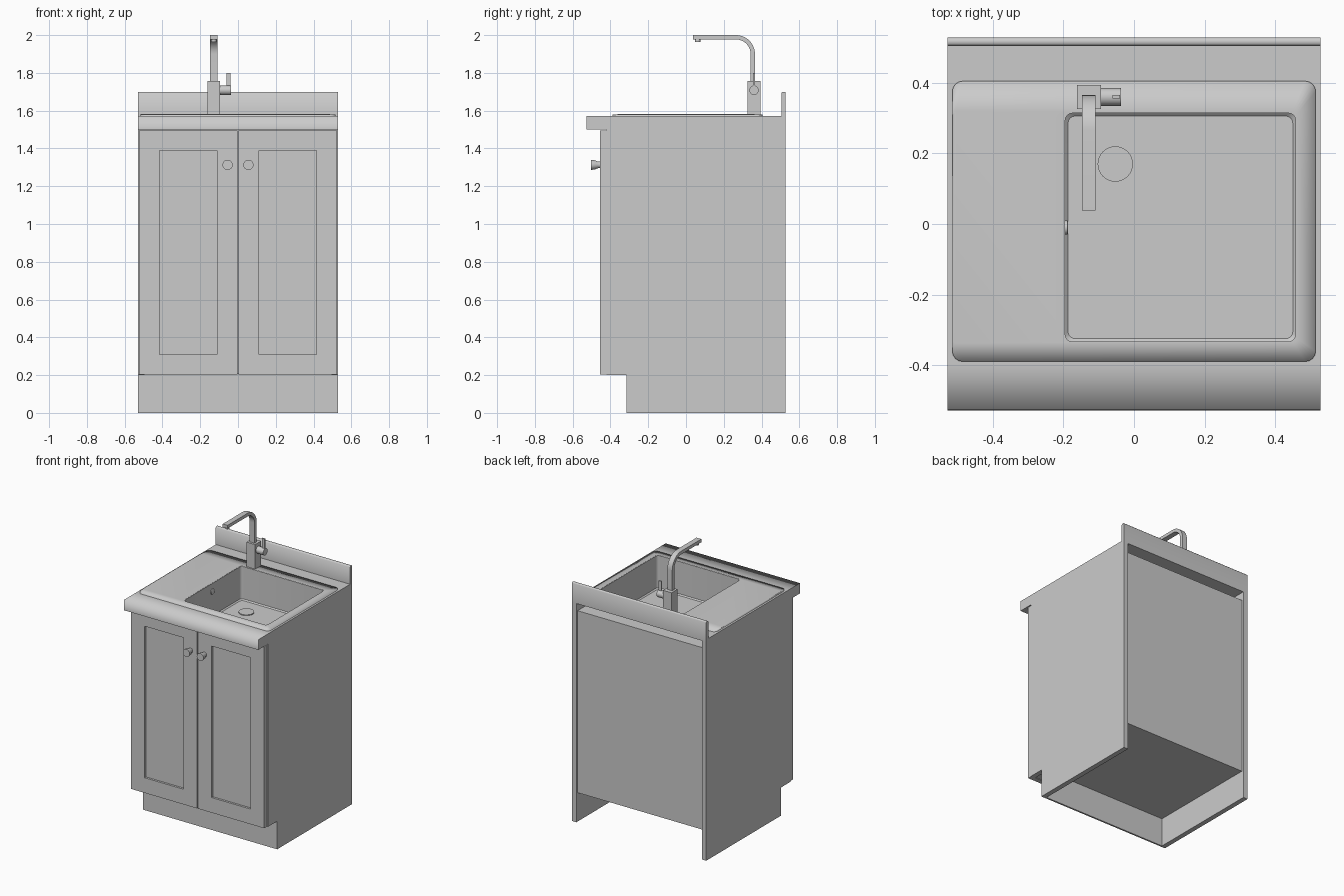
import bpy, bmesh, math
from mathutils import Vector

cube = bpy.data.objects.get("Cube")
if cube:
    bpy.data.objects.remove(cube, do_unlink=True)

grey = bpy.data.materials.new("plain grey")
grey.use_nodes = True
COLOR = (0.6, 0.6, 0.6, 1)
grey.diffuse_color = COLOR
grey.node_tree.nodes["Principled BSDF"].inputs["Base Color"].default_value = COLOR


def finish(name, bm, smooth=None):
    bmesh.ops.recalc_face_normals(bm, faces=bm.faces)
    mesh = bpy.data.meshes.new(name)
    bm.to_mesh(mesh)
    bm.free()
    mesh.materials.append(grey)
    ob = bpy.data.objects.new(name, mesh)
    bpy.context.collection.objects.link(ob)
    if smooth:
        shade(ob, smooth)
    return ob


def activate(ob):
    bpy.ops.object.select_all(action='DESELECT')
    ob.select_set(True)
    bpy.context.view_layer.objects.active = ob


def shade(ob, angle):
    activate(ob)
    bpy.ops.object.shade_smooth_by_angle(angle=math.radians(angle))


def loft(name, loops, smooth=None):
    """Skin equal-length point loops and cap both ends."""
    bm = bmesh.new()
    rings = [[bm.verts.new(p) for p in loop] for loop in loops]
    n = len(rings[0])
    for a, b in zip(rings, rings[1:]):
        for i in range(n):
            j = (i + 1) % n
            bm.faces.new((a[i], a[j], b[j], b[i]))
    bm.faces.new(rings[0])
    bm.faces.new(rings[-1])
    return finish(name, bm, smooth)


def extrude_x(name, yz, x0, x1, smooth=None):
    return loft(name, [[(x, y, z) for y, z in yz] for x in (x0, x1)], smooth)


def box(name, x0, x1, y0, y1, z0, z1):
    return extrude_x(name, [(y0, z0), (y1, z0), (y1, z1), (y0, z1)], x0, x1)


def lathe(name, base, axis, profile, sides=24):
    """Turn (distance, radius) pairs around an axis."""
    rot = Vector((0, 0, 1)).rotation_difference(Vector(axis))
    loops = []
    for d, r in profile:
        ring = [2 * math.pi * i / sides for i in range(sides)]
        loops.append([Vector(base) + rot @ Vector((r * math.cos(t), r * math.sin(t), d))
                      for t in ring])
    return loft(name, loops, 35)


def round_rect(x0, x1, y0, y1, r, z, grow=0.0):
    x0, x1, y0, y1 = x0 - grow, x1 + grow, y0 - grow, y1 + grow
    corners = [(x1 - r, y1 - r), (x0 + r, y1 - r), (x0 + r, y0 + r), (x1 - r, y0 + r)]
    pts = []
    for k, (cx, cy) in enumerate(corners):
        for s in range(5):
            t = math.pi / 2 * (k + s / 4)
            pts.append((cx + r * math.cos(t), cy + r * math.sin(t), z))
    return pts


W = 0.529          # half width
D = 0.528          # half depth
SIDE = 0.035       # side panel thickness
BACK = D - 0.015   # outer face of the back panel
FRONT = -0.42      # carcass front
KICK = -0.315      # toe kick face
TOP = 1.573        # counter surface
BASE = 0.205       # underside of the cabinet floor

# Cabinet carcass
side = [(KICK, 0), (D, 0), (D, 1.558), (FRONT, 1.558), (FRONT, 0.2), (KICK, 0.2)]
for name, s in (("left_side_panel", 1), ("right_side_panel", -1)):
    extrude_x(name, side, s * W, s * (W - SIDE))
I = W - SIDE
box("toe_kick", -I, I, KICK, KICK + 0.012, 0, BASE)
box("cabinet_floor", -I, I, FRONT, BACK - 0.001, BASE, BASE + 0.03)
box("back_panel", -I, I, BACK - 0.012, BACK, BASE, 1.5)
box("back_stretcher", -I, I, 0.33, BACK - 0.001, 1.48, 1.5)
box("front_rail", -I, I, FRONT, -0.4, 1.4, 1.556)
box("front_stile", -0.03, 0.03, FRONT, -0.4, 0.232, 1.4)

# Doors with recessed panels, and knobs
for name, s in (("left", 1), ("right", -1)):
    bm = bmesh.new()
    bmesh.ops.create_cube(bm, size=1)
    for v in bm.verts:
        v.co = (s * 0.2635 + v.co.x * 0.522, -0.438 + v.co.y * 0.034, 0.849 + v.co.z * 1.294)
    bm.normal_update()
    face = [f for f in bm.faces if f.normal.y < -0.9]
    bmesh.ops.inset_region(bm, faces=face, thickness=0.108, use_even_offset=True)
    recess = bmesh.ops.extrude_face_region(bm, geom=face)
    bmesh.ops.translate(bm, vec=(0, 0.015, 0),
                        verts=[g for g in recess["geom"] if isinstance(g, bmesh.types.BMVert)])
    bmesh.ops.delete(bm, geom=[f for f in face if f.is_valid], context='FACES_ONLY')
    finish(name + "_door", bm)
    lathe(name + "_knob", (s * 0.055, -0.454, 1.313), (0, -1, 0),
          [(0, 0.017), (0.014, 0.018), (0.026, 0.024), (0.05, 0.027)])

# Countertop with front lip and backsplash
counter = extrude_x("countertop", [
    (-D, 1.5), (FRONT, 1.5), (FRONT, 1.557), (D, 1.557), (D, 1.694),
    (0.524, 1.7), (0.511, 1.7), (0.505, 1.694), (0.505, TOP), (-0.395, TOP),
    (0.002 - D, TOP)], -W, W)

# Raised sink surround with drainboard and softened border
outer = (-0.515, 0.515, -0.39, 0.405)
inner = (-0.515, 0.462, -0.338, 0.32)
rim = loft("sink_surround", [
    round_rect(*outer, 0.03, 1.56), round_rect(*outer, 0.03, 1.579),
    round_rect(*inner, 0.012, 1.583)])

# Cut the basin opening
basin = (-0.195, 0.458, -0.333, 0.314)
cutter = loft("basin_cutter", [round_rect(*basin, 0.02, z, 0.003) for z in (1.3, 1.8)])
cutter.hide_render = True
for ob in (counter, rim):
    mod = ob.modifiers.new("opening", 'BOOLEAN')
    mod.operation = 'DIFFERENCE'
    mod.solver = 'EXACT'
    mod.object = cutter
    activate(ob)
    bpy.ops.object.modifier_apply(modifier=mod.name)
    shade(ob, 89)
bpy.data.objects.remove(cutter, do_unlink=True)

# Basin shell, drain and overflow
FLOOR = 1.345
loft("basin", [
    round_rect(*basin, 0.02, FLOOR, -0.008), round_rect(*basin, 0.02, FLOOR + 0.008),
    round_rect(*basin, 0.02, 1.582), round_rect(*basin, 0.02, 1.582, 0.006),
    round_rect(*basin, 0.02, FLOOR - 0.006, 0.006)], 35)
lathe("drain", (-0.053, 0.17, FLOOR - 0.002), (0, 0, 1), [(0, 0.05), (0.008, 0.05)], 32)
lathe("overflow", (-0.197, -0.01, 1.525), (1, 0, 0), [(0, 0.02), (0.008, 0.02), (0.01, 0.016)])

# Faucet body and square swan-neck spout
FX, FY = -0.128, 0.36
box("faucet_body", FX - 0.034, FX + 0.034, FY - 0.034, FY + 0.034, 1.57, 1.757)


def neck(r):
    arc = [math.pi / 2 * i / 10 for i in range(11)]
    return ([(0.265 + r, 1.74)]
            + [(0.265 + r * math.cos(t), 1.9 + r * math.sin(t)) for t in arc]
            + [(0.038, 1.9 + r)])


extrude_x("spout", neck(0.1) + neck(0.077)[::-1], FX - 0.019, FX + 0.019, 35)
lathe("spout_nozzle", (FX, 0.062, 1.98), (0, 0, -1), [(0, 0.014), (0.016, 0.014)])

# Mixer control
lathe("mixer_barrel", (FX + 0.03, FY, 1.708), (1, 0, 0), [(0, 0.025), (0.061, 0.025)])
box("mixer_lever", -0.061, -0.04, FY - 0.005, FY + 0.005, 1.71, 1.8)
